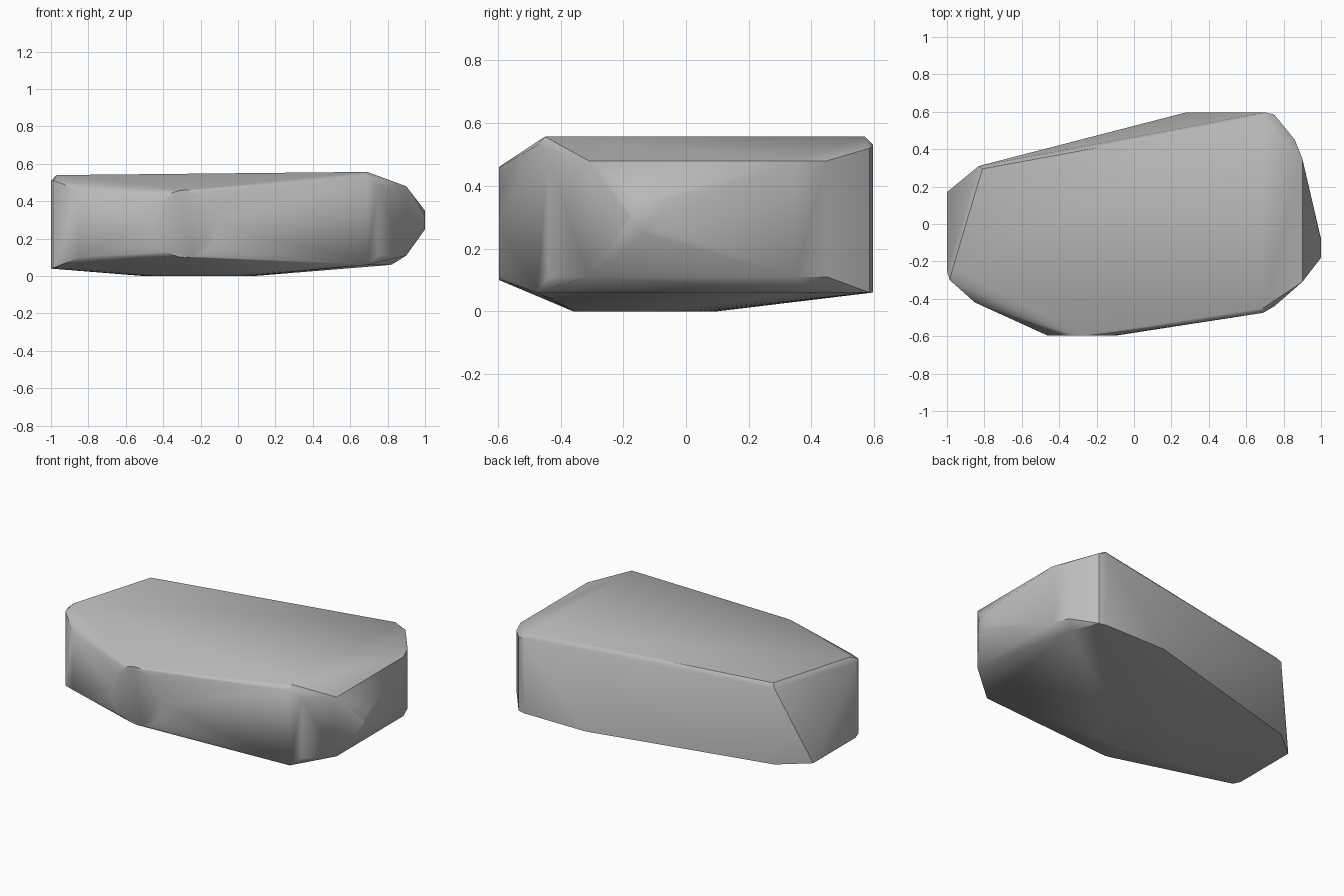
import bpy
import bmesh
import math
from mathutils import Vector

cube = bpy.data.objects.get("Cube")
if cube:
    bpy.data.objects.remove(cube, do_unlink=True)


def make_material(name, value):
    mat = bpy.data.materials.new(name)
    mat.use_nodes = True
    colour = (value, value, value, 1.0)
    mat.diffuse_color = colour
    mat.node_tree.nodes["Principled BSDF"].inputs["Base Color"].default_value = colour
    return mat


def post(x, y, low, high):
    """Two hull corners standing above each other."""
    return [Vector((x, y, low)), Vector((x, y, high))]


def disc(centre, axis_u, axis_v, steps):
    """Rim of a flat round facet spanned by two axes."""
    centre, axis_u, axis_v = Vector(centre), Vector(axis_u), Vector(axis_v)
    turns = [math.tau * i / steps for i in range(steps)]
    return [centre + axis_u * math.cos(t) + axis_v * math.sin(t) for t in turns]


def hull_object(name, points, material):
    bm = bmesh.new()
    for point in points:
        bm.verts.new(point)
    result = bmesh.ops.convex_hull(bm, input=bm.verts[:])
    loose = {g for g in result["geom_interior"] + result["geom_unused"]
             if isinstance(g, bmesh.types.BMVert)}
    bmesh.ops.delete(bm, geom=list(loose), context='VERTS')
    # Merge the flat facets into single faces
    bmesh.ops.dissolve_limit(bm, angle_limit=math.radians(0.5),
                             verts=bm.verts[:], edges=bm.edges[:])
    bmesh.ops.recalc_face_normals(bm, faces=bm.faces[:])
    mesh = bpy.data.meshes.new(name)
    bm.to_mesh(mesh)
    bm.free()
    mesh.materials.append(material)
    obj = bpy.data.objects.new(name, mesh)
    bpy.context.collection.objects.link(obj)
    bpy.context.view_layer.objects.active = obj
    obj.select_set(True)
    bpy.ops.object.shade_smooth_by_angle(angle=math.radians(30))
    obj.select_set(False)
    return obj


BASE, SHOULDER, WAIST = 0.06, 0.48, 0.11
points = []

# Narrow end: corners with softened top rim
points += post(-1, -0.25, 0.04, 0.51)
points += post(-0.985, -0.3, 0.045, 0.51)
points += post(-0.83, 0.31, 0.04, 0.515)
points += post(-0.85, -0.42, 0.1, 0.46)
points.append(Vector((-1, 0.17, 0.04)))

# Broad end: tall corners
points += post(0.69, -0.475, BASE, 0.53)
points += post(0.7, 0.597, BASE, 0.53)
points += post(0.75, 0.585, BASE, 0.52)
points.append(Vector((0.28, 0.597, BASE)))
points.append(Vector((0.82, 0.42, BASE)))

# Broad end: stepped-in ring around the tip
for x, y in ((0.75, -0.44), (0.9, -0.31), (0.9, 0.35), (0.86, 0.45)):
    points += post(x, y, WAIST, SHOULDER)

# Gently sloping top
for x, y in ((-0.97, -0.24), (-0.81, 0.295)):
    points.append(Vector((x, y, 0.54)))
for y in (-0.45, 0.57):
    points.append(Vector((0.69, y, 0.557)))

# Round facets: front, broad tip and underside
points += disc((-0.28, -0.597, 0.28), (0.18, 0, 0), (0, 0, 0.18), 32)
points += disc((1, -0.13, 0.3), (0, 0.05, 0), (0, 0, 0.05), 24)
points += disc((-0.21, -0.13, 0), (0.29, 0, 0), (0, 0.23, 0), 24)

hull_object("stone_body", points, make_material("plain grey", 0.5))
